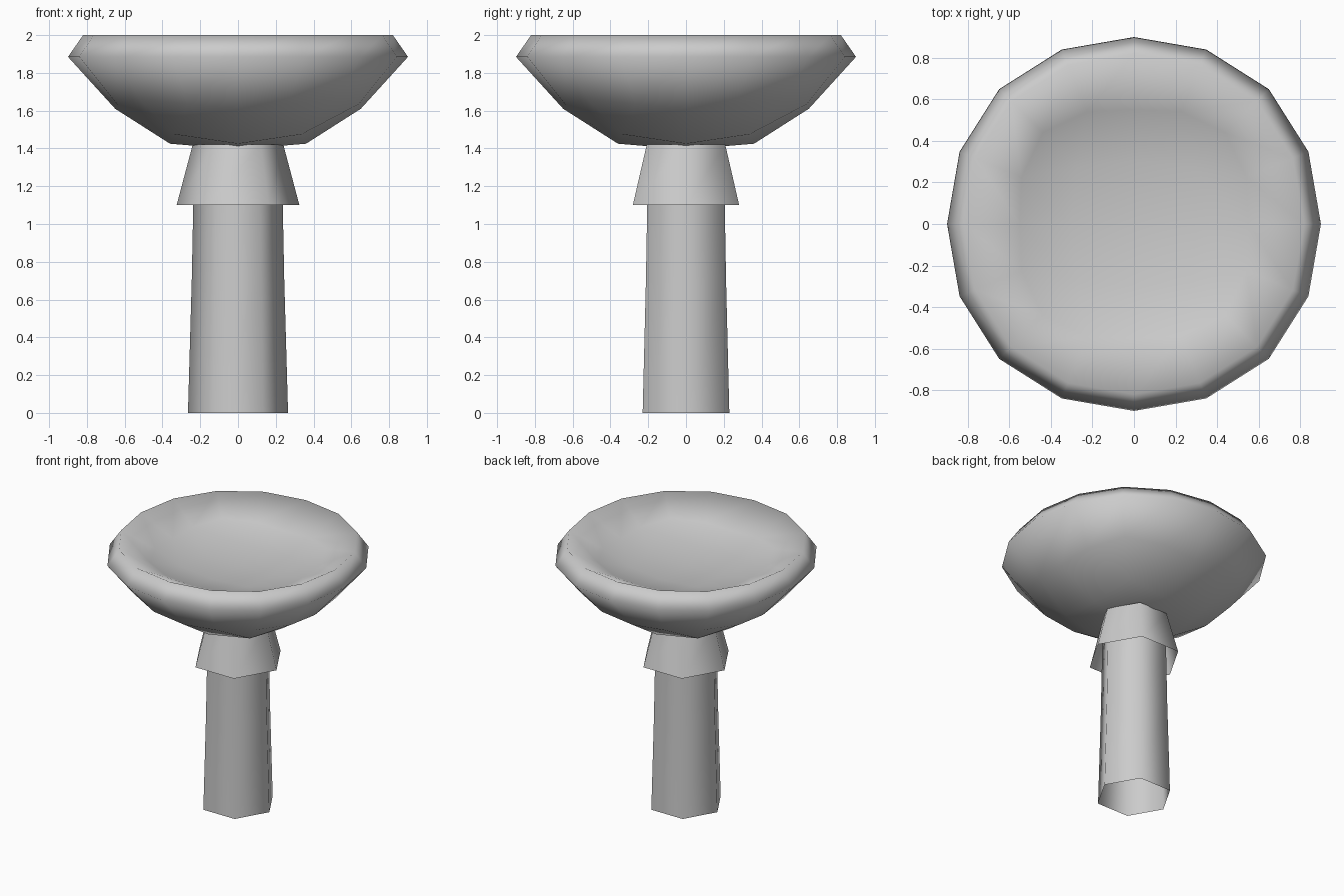
import bpy, bmesh, math

cube = bpy.data.objects.get("Cube")
if cube:
    bpy.data.objects.remove(cube, do_unlink=True)

grey = bpy.data.materials.new("plain_grey")
grey.use_nodes = True
colour = (0.6, 0.6, 0.6, 1)
grey.diffuse_color = colour
grey.node_tree.nodes["Principled BSDF"].inputs["Base Color"].default_value = colour


def make_ring(bm, sides, radius, z, stretch=0.0, lift=0.0, halved=False):
    """Ring of vertices; diagonals are stretched outward and lifted.
    A halved ring keeps every second vertex, merging the others into diagonals."""
    if radius == 0:
        return [bm.verts.new((0, 0, z))] * sides
    ring = []
    for i in range(sides):
        a = 2 * math.pi * i / sides
        diagonal = math.sin(2 * a) ** 2
        r = radius * (1 + stretch * diagonal)
        ring.append((r * math.cos(a), r * math.sin(a), z + lift * diagonal))
    if not halved:
        return [bm.verts.new(co) for co in ring]
    kept = {i: bm.verts.new(ring[i]) for i in range(0, sides, 2)}
    return [kept[i] if i % 2 == 0 else kept[i + 2 - i % 4] for i in range(sides)]


def lathe(name, sides, profile):
    """Join successive rings with smooth faces."""
    bm = bmesh.new()
    rings = [make_ring(bm, sides, *entry) for entry in profile]
    for low, high in zip(rings, rings[1:]):
        for i in range(sides):
            j = (i + 1) % sides
            corners = list(dict.fromkeys((low[i], low[j], high[j], high[i])))
            if len(corners) > 2:
                bm.faces.new(corners).smooth = True
    mesh = bpy.data.meshes.new(name)
    bm.to_mesh(mesh)
    bm.free()
    mesh.materials.append(grey)
    obj = bpy.data.objects.new(name, mesh)
    bpy.context.collection.objects.link(obj)


# Dished cap: underside, rim, then the shallow hollow on top
lathe("cap", 16, [
    (0, 1.395),
    (0.36, 1.425, 0.32, 0.05, True),
    (0.65, 1.61, 0.13, 0.05),
    (0.9, 1.885, 0.02),
    (0.82, 2.0, 0.02),
    (0.55, 1.87, 0.13, 0.02),
    (0.3, 1.82, 0.3, 0.01, True),
    (0, 1.805),
])

# Flared six-sided collar, open below
lathe("collar", 6, [(0.325, 1.1), (0.24, 1.42)])

# Tapered six-sided stem, open at the base
lathe("stem", 6, [(0.265, 0), (0.245, 0.7), (0.237, 1.1), (0.23, 1.41)])
